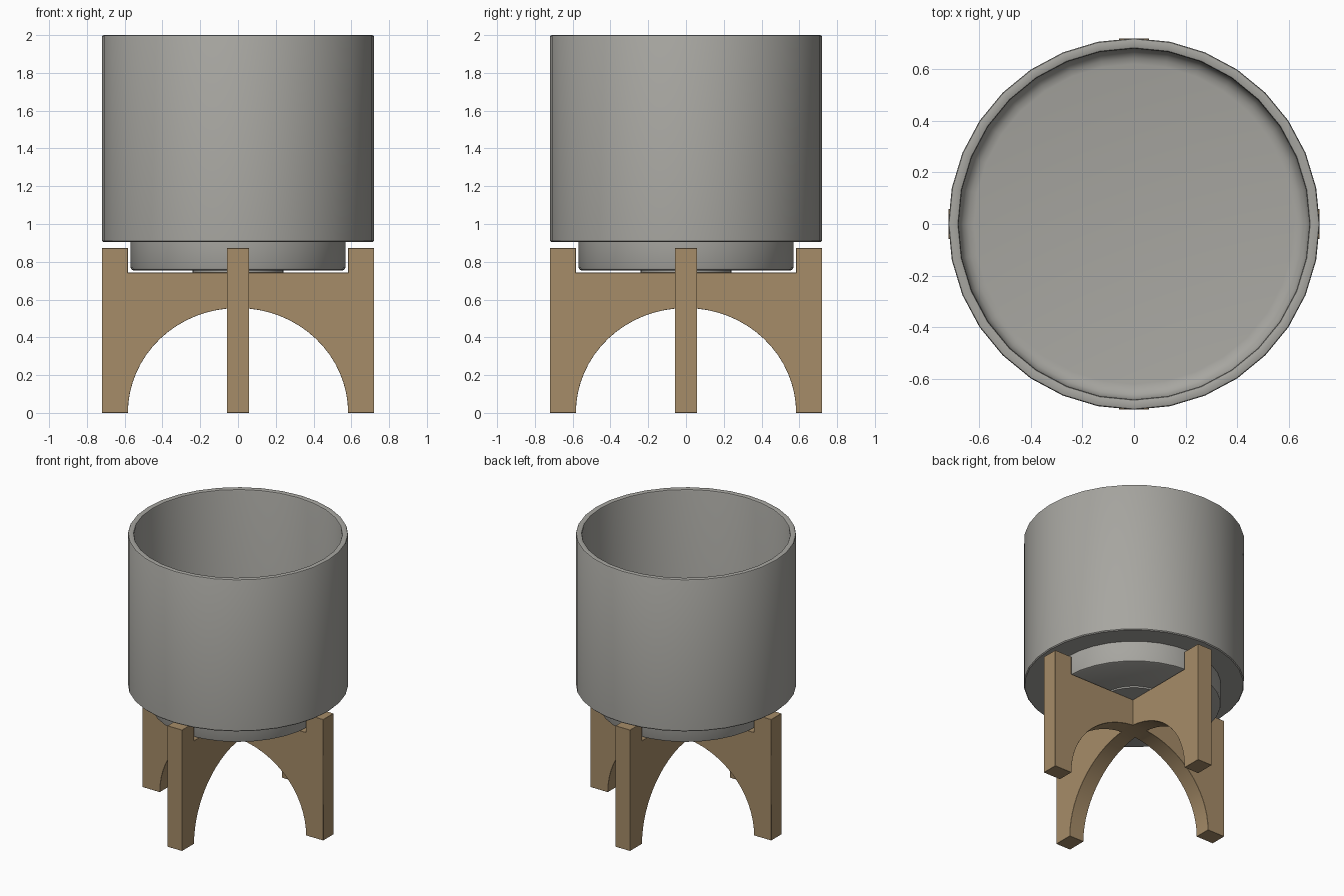
import bpy, bmesh, math

if "Cube" in bpy.data.objects:
    bpy.data.objects.remove(bpy.data.objects["Cube"])


def material(name, rgb):
    m = bpy.data.materials.new(name)
    m.diffuse_color = (*rgb, 1)
    m.use_nodes = True
    m.node_tree.nodes["Principled BSDF"].inputs["Base Color"].default_value = m.diffuse_color
    return m


GREY = material("warm grey ceramic", (0.386, 0.380, 0.353))
WOOD = material("tan wood", (0.381, 0.262, 0.138))


def add_object(name, bm, mat):
    bmesh.ops.recalc_face_normals(bm, faces=bm.faces)
    me = bpy.data.meshes.new(name)
    bm.to_mesh(me)
    bm.free()
    me.materials.append(mat)
    ob = bpy.data.objects.new(name, me)
    bpy.context.collection.objects.link(ob)
    return ob


def smooth(ob, angle):
    bpy.ops.object.select_all(action='DESELECT')
    ob.select_set(True)
    bpy.context.view_layer.objects.active = ob
    bpy.ops.object.shade_smooth_by_angle(angle=math.radians(angle))


def lathe(name, profile, mat, steps=32):
    bm = bmesh.new()
    verts = [bm.verts.new((r, 0, z)) for r, z in profile]
    edges = [bm.edges.new(p) for p in zip(verts, verts[1:])]
    bmesh.ops.spin(bm, geom=verts + edges, cent=(0, 0, 0), axis=(0, 0, 1),
                   angle=2 * math.pi, steps=steps)
    bmesh.ops.remove_doubles(bm, verts=bm.verts, dist=1e-4)
    ob = add_object(name, bm, mat)
    smooth(ob, 40)
    return ob


# Hollow pot with a recessed foot, rounded rim and filleted inner floor
fillet = [(0.62 + 0.06 * math.cos(a), 1.02 - 0.06 * math.sin(a))
          for a in (i * math.pi / 8 for i in range(5))]
lathe("pot", [(0, 0.755), (0.555, 0.755), (0.564, 0.759), (0.568, 0.768),
              (0.568, 0.905), (0.714, 0.905), (0.72, 0.911),
              (0.72, 1.992), (0.717, 1.998), (0.71, 2.0),
              (0.692, 2.0), (0.683, 1.997), (0.68, 1.988)]
      + fillet + [(0, 0.96)], GREY)

# Thin raised disc under the foot
lathe("foot_disc", [(0, 0.744), (0.24, 0.744), (0.24, 0.757)], GREY)


# Arched plank: notched on top to hold the foot, elliptical arch below
def plank(name, along_y):
    half = 0.058
    n = 32
    outline = [(0.72, 0), (0.72, 0.872), (0.583, 0.872), (0.583, 0.742),
               (-0.583, 0.742), (-0.583, 0.872), (-0.72, 0.872), (-0.72, 0)]
    outline += [(-0.583 * math.cos(math.pi * i / n),
                 0.555 * math.sin(math.pi * i / n)) for i in range(n + 1)]
    bm = bmesh.new()
    face = bm.faces.new([bm.verts.new((u, -half, z) if not along_y
                                      else (-half, u, z)) for u, z in outline])
    ext = bmesh.ops.extrude_face_region(bm, geom=[face])
    shift = (2 * half, 0, 0) if along_y else (0, 2 * half, 0)
    bmesh.ops.translate(bm, vec=shift, verts=[
        v for v in ext["geom"] if isinstance(v, bmesh.types.BMVert)])
    return add_object(name, bm, WOOD)


# Two planks joined crosswise into one stand
stand = plank("stand", False)
cross = plank("cross_plank_helper", True)
cross.hide_render = True
cross.hide_set(True)
join = stand.modifiers.new("join", 'BOOLEAN')
join.operation = 'UNION'
join.solver = 'EXACT'
join.object = cross
bpy.context.view_layer.objects.active = stand
bpy.ops.object.modifier_apply(modifier="join")
bpy.data.objects.remove(cross)

# Slightly eased edges on the wood
ease = stand.modifiers.new("ease", 'BEVEL')
ease.width = 0.004
ease.segments = 1
ease.limit_method = 'ANGLE'
ease.angle_limit = math.radians(40)
smooth(stand, 30)
